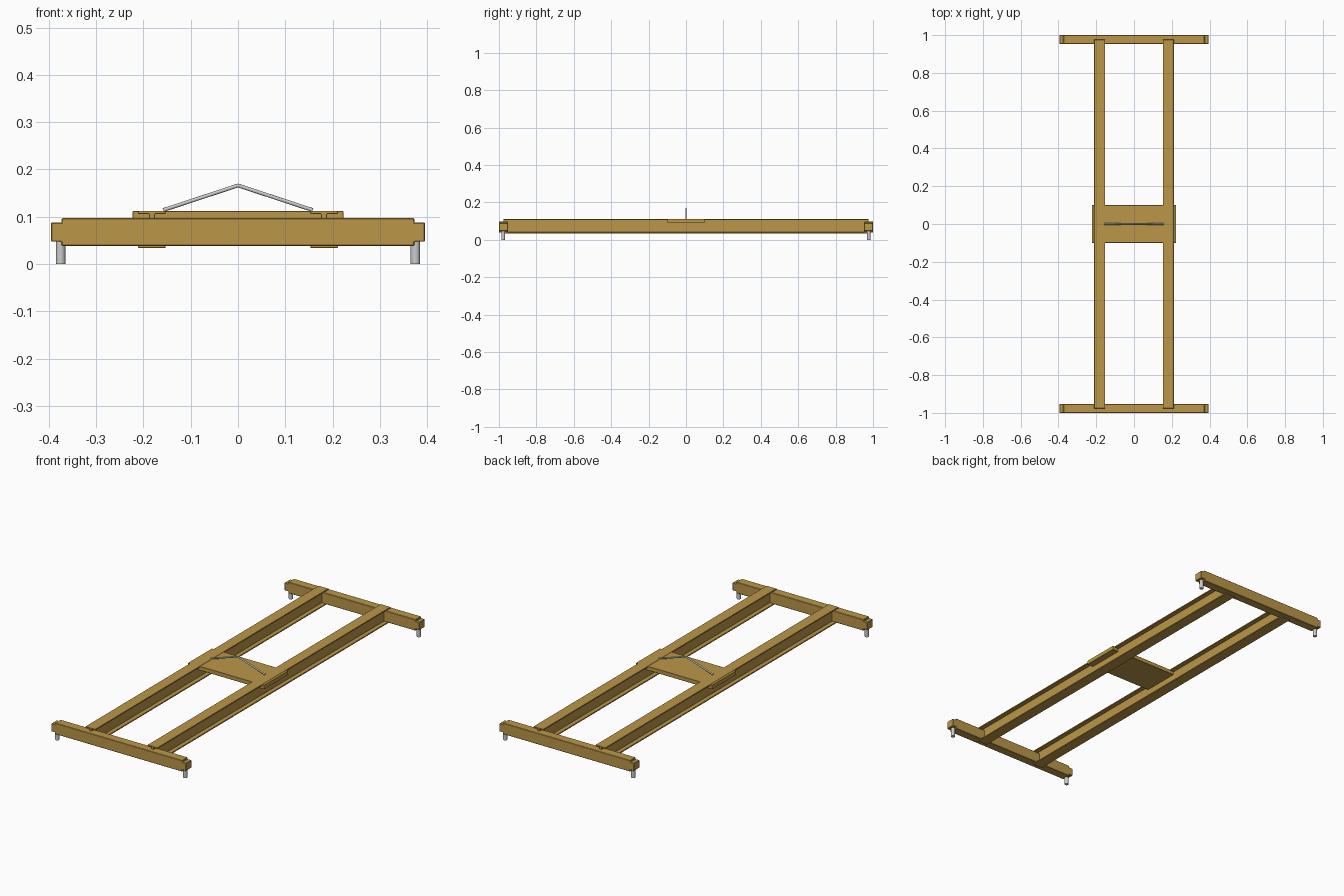
import bpy, bmesh
from mathutils import Vector

if "Cube" in bpy.data.objects:
    bpy.data.objects.remove(bpy.data.objects["Cube"])

paint = bpy.data.materials.new("yellow_paint")
paint.diffuse_color = (0.50, 0.31, 0.065, 1)
paint.use_nodes = True
paint.node_tree.nodes["Principled BSDF"].inputs["Base Color"].default_value = paint.diffuse_color


def finish(bm, name, mat=None, bevel=0):
    bmesh.ops.recalc_face_normals(bm, faces=bm.faces)
    me = bpy.data.meshes.new(name)
    bm.to_mesh(me)
    bm.free()
    ob = bpy.data.objects.new(name, me)
    bpy.context.collection.objects.link(ob)
    if mat:
        me.materials.append(mat)
    if bevel:
        mod = ob.modifiers.new("edge_bevel", 'BEVEL')
        mod.width = bevel
        mod.segments = 1
    return ob


def extrude_y(name, outline, y0, y1, bevel):
    """Extrude an x-z outline along y."""
    bm = bmesh.new()
    face = bm.faces.new([bm.verts.new((x, y0, z)) for x, z in outline])
    ext = bmesh.ops.extrude_face_region(bm, geom=[face])
    verts = [g for g in ext["geom"] if isinstance(g, bmesh.types.BMVert)]
    bmesh.ops.translate(bm, verts=verts, vec=(0, y1 - y0, 0))
    return finish(bm, name, paint, bevel)


def rod(name, a, b, r, sides=16):
    a, b = Vector(a), Vector(b)
    bm = bmesh.new()
    bmesh.ops.create_cone(bm, cap_ends=True, segments=sides, radius1=r,
                          radius2=r, depth=(b - a).length)
    ob = finish(bm, name)
    for p in ob.data.polygons:
        p.use_smooth = len(p.vertices) == 4
    ob.location = (a + b) / 2
    ob.rotation_mode = 'QUATERNION'
    ob.rotation_quaternion = (b - a).to_track_quat('Z', 'Y')
    return ob


# Long I-beams
w, t, lo, hi, f = 0.029, 0.006, 0.034, 0.1125, 0.0065
half = [(w, lo), (w, lo + f), (t, lo + f), (t, hi - f), (w, hi - f), (w, hi)]
section = half + [(-x, z) for x, z in reversed(half)]
for side, s in (("left", -1), ("right", 1)):
    extrude_y(side + "_long_beam", [(x + s * 0.182, z) for x, z in section],
              -0.976, 0.976, 0.001)

# End cross beams with stepped tips, and their feet
right = [(0.373, 0.038), (0.373, 0.047), (0.395, 0.047),
         (0.395, 0.088), (0.373, 0.088), (0.373, 0.097)]
outline = right + [(-x, z) for x, z in reversed(right)]
for end, s in (("front", -1), ("back", 1)):
    y0, y1 = sorted((s * 0.953, s * 1.0))
    extrude_y(end + "_cross_beam", outline, y0, y1, 0.002)
    for side, k in (("left", -1), ("right", 1)):
        rod(f"{end}_{side}_foot", (k * 0.375, s * 0.977, 0),
            (k * 0.375, s * 0.977, 0.055), 0.01)

# Centre plate
extrude_y("centre_plate", [(-0.223, 0.09), (0.223, 0.09), (0.223, 0.1115),
                           (-0.223, 0.1115)], -0.1, 0.1, 0.001)

# Lifting rods meeting at a peak
for side, k in (("left", -1), ("right", 1)):
    rod(side + "_lifting_rod", (k * 0.158, 0, 0.114), (0, 0, 0.166), 0.004)
